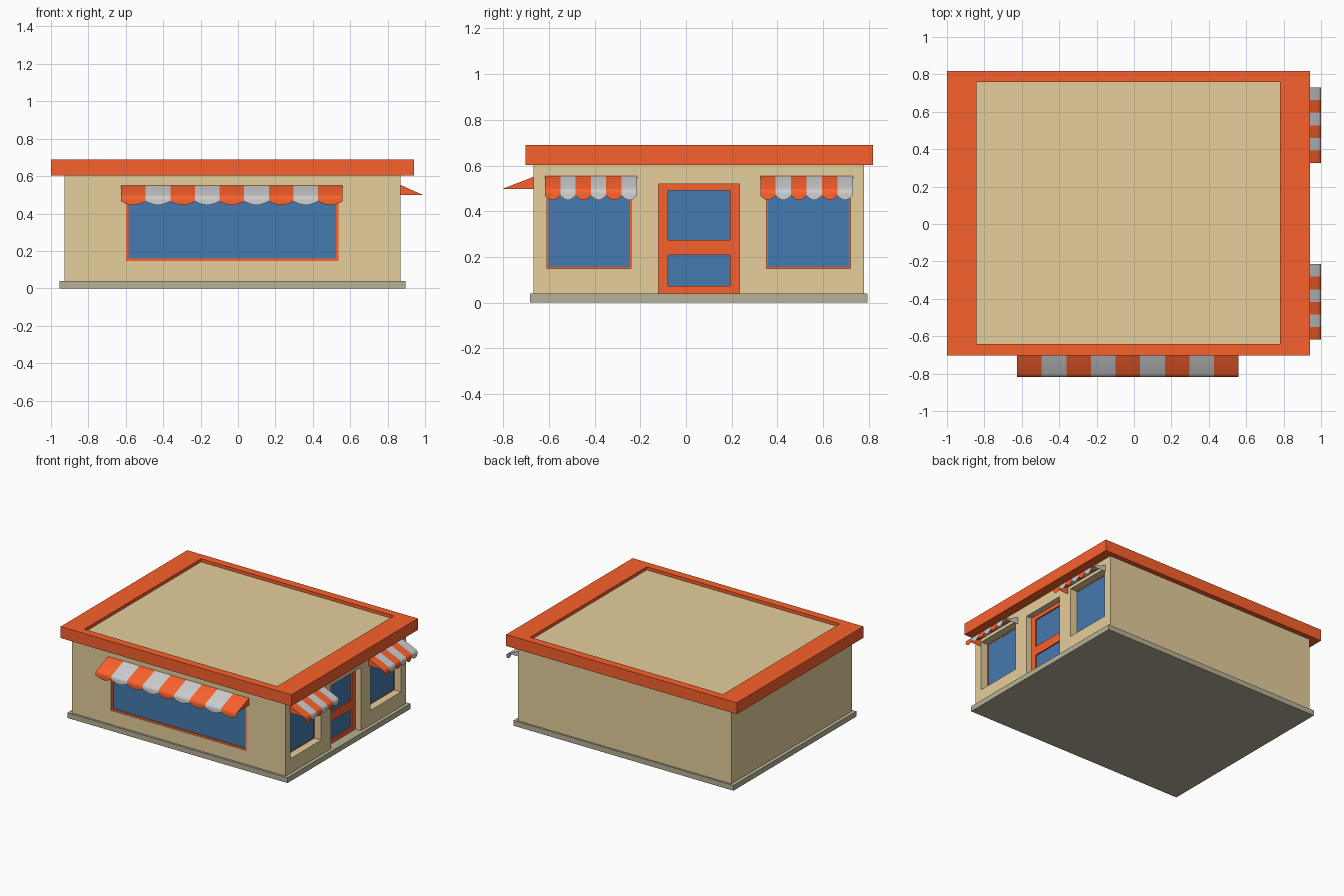
import bpy, bmesh, math
from mathutils import Matrix

if "Cube" in bpy.data.objects:
    bpy.data.objects.remove(bpy.data.objects["Cube"])


def material(name, rgb):
    m = bpy.data.materials.new(name)
    m.diffuse_color = (*rgb, 1)
    m.use_nodes = True
    m.node_tree.nodes["Principled BSDF"].inputs["Base Color"].default_value = m.diffuse_color
    return m


RED = material("orange_red", (0.95, 0.12, 0.025))
BEIGE = material("beige", (0.79, 0.62, 0.33))
BLUE = material("glass_blue", (0.06, 0.195, 0.43))
STONE = material("stone", (0.47, 0.44, 0.30))
LIGHT = material("light_grey", (0.6, 0.6, 0.6))


def finish(name, bm, mats):
    me = bpy.data.meshes.new(name)
    bm.to_mesh(me)
    bm.free()
    for m in mats:
        me.materials.append(m)
    ob = bpy.data.objects.new(name, me)
    bpy.context.collection.objects.link(ob)
    return ob


def box(name, x, y, z, mat):
    bm = bmesh.new()
    mid = [(a + b) / 2 for a, b in (x, y, z)]
    size = [b - a for a, b in (x, y, z)]
    bmesh.ops.create_cube(bm, size=1, matrix=Matrix.Translation(mid) @ Matrix.Diagonal((*size, 1)))
    return finish(name, bm, [mat])


def cut(target, cutter):
    mod = target.modifiers.new("cut", 'BOOLEAN')
    mod.operation = 'DIFFERENCE'
    mod.solver = 'EXACT'
    mod.object = cutter
    bpy.context.view_layer.objects.active = target
    bpy.ops.object.modifier_apply(modifier=mod.name)
    bpy.data.objects.remove(cutter)


def drop_faces(ob, test):
    """Delete hidden faces chosen by a test."""
    bm = bmesh.new()
    bm.from_mesh(ob.data)
    bmesh.ops.delete(bm, geom=[f for f in bm.faces if test(f)], context='FACES')
    bm.to_mesh(ob.data)
    bm.free()


# Local facade space: u along wall, -v outwards, z up. Side parts turn 90 degrees.
WALL_X, WALL_Y = 0.868, -0.668
FRONT = Matrix.Translation((0, WALL_Y, 0))
SIDE = Matrix.Translation((WALL_X, 0, 0)) @ Matrix.Rotation(math.pi / 2, 4, 'Z')
COLS = 6  # columns per scallop


def awning(name, u0, u1, stripes, reach, top, place):
    """Open striped cloth: slope, rounded lip, scalloped valance, two end triangles."""
    bm = bmesh.new()
    w = (u1 - u0) / stripes
    tip = (-reach + 0.013, top - 0.053)
    rows = []
    for j in range(stripes * COLS + 1):
        u = u0 + j * w / COLS
        low = top - 0.085 - 0.02 * math.sin(math.pi * (j % COLS) / COLS)
        profile = [(0, top), tip, (-reach + 0.003, top - 0.061), (-reach, top - 0.077), (-reach, low)]
        rows.append([bm.verts.new((u, v, z)) for v, z in profile])
    for j, (a, b) in enumerate(zip(rows, rows[1:])):
        for k in range(4):
            f = bm.faces.new((a[k], a[k + 1], b[k + 1], b[k]))
            f.material_index = (j // COLS) % 2
            f.smooth = True
    for u, flip, index in ((u0, 1, 0), (u1, -1, (stripes - 1) % 2)):
        pts = [(u, 0, top), (u, 0, tip[1]), (u, *tip)][::flip]
        bm.faces.new([bm.verts.new(p) for p in pts]).material_index = index
    finish(name, bm, [RED, LIGHT]).matrix_world = place


def glazing(name, u, z, panes, v0, v1, inset, place):
    """Framed panel with recessed glass panes."""
    frame = box(name + "_frame", u, (v0, v1), z, RED)
    for i, (pu, pz) in enumerate(panes):
        cut(frame, box("cutter", pu, (v0 - 0.1, v0 + inset), pz, RED))
        glass = box(f"{name}_glass_{i + 1}", pu, (v0 + inset - 0.002, v1 - 0.001), pz, BLUE)
        glass.matrix_world = place
    frame.matrix_world = place


# Plinth, its top kept only as a ledge
plinth = box("plinth", (-0.955, 0.895), (-0.683, 0.794), (0, 0.04), STONE)
bm = bmesh.new()
bm.from_mesh(plinth.data)
bm.faces.ensure_lookup_table()
top = max(bm.faces, key=lambda f: f.calc_center_median().z)
bmesh.ops.inset_individual(bm, faces=[top], thickness=0.12)
bmesh.ops.delete(bm, geom=[top], context='FACES')
bm.to_mesh(plinth.data)
bm.free()

# Walls with recesses for the shop windows and door
walls = box("walls", (-0.927, WALL_X), (WALL_Y, 0.78), (0.04, 0.605), BEIGE)
DEPTH = 0.065
side_windows = [(-0.608, -0.24), (0.352, 0.72)]
WIN_Z = (0.15, 0.53)
door_u = (-0.12, 0.235)
for y in side_windows:
    cut(walls, box("cutter", (WALL_X - DEPTH, 1), y, WIN_Z, BEIGE))
cut(walls, box("cutter", (WALL_X - DEPTH, 1), door_u, (0, 0.52), BEIGE))
cut(walls, box("cutter", (-0.60, 0.538), (-1, WALL_Y + 0.025), (0.146, 0.51), BEIGE))
drop_faces(walls, lambda f: abs(f.normal.z) > 0.9
           and (f.calc_center_median().z < 0.05 or f.calc_center_median().z > 0.6))

# Roof fascia ring with sunken deck
roof = box("roof_fascia", (-1, 0.94), (-0.702, 0.818), (0.603, 0.69), RED)
cut(roof, box("cutter", (-0.842, 0.78), (-0.642, 0.758), (0.5, 0.8), RED))
deck = box("roof_deck", (-0.842, 0.78), (-0.642, 0.758), (0.64, 0.666), BEIGE)
drop_faces(deck, lambda f: f.normal.z < 0.5)

# Front window and awning
glazing("front_window", (-0.60, 0.538), (0.146, 0.51), [((-0.586, 0.524), (0.16, 0.498))],
        0.004, 0.025, 0.008, FRONT)
awning("front_awning", -0.625, 0.56, 9, 0.15, 0.55, FRONT)

# Side windows and awnings
for i, (a, b) in enumerate(side_windows):
    glazing(f"side_window_{i + 1}", (a, b), WIN_Z,
            [((a + 0.006, b - 0.006), (WIN_Z[0] + 0.006, WIN_Z[1] - 0.006))],
            DEPTH - 0.008, DEPTH, 0.004, SIDE)
    awning(f"side_awning_{i + 1}", (-0.617, 0.325)[i], (-0.215, 0.73)[i], 6, 0.132, 0.553, SIDE)

# Door
glazing("door", door_u, (0.04, 0.52),
        [((-0.078, 0.193), (0.275, 0.49)), ((-0.078, 0.193), (0.073, 0.208))],
        0.045, DEPTH, 0.012, SIDE)
